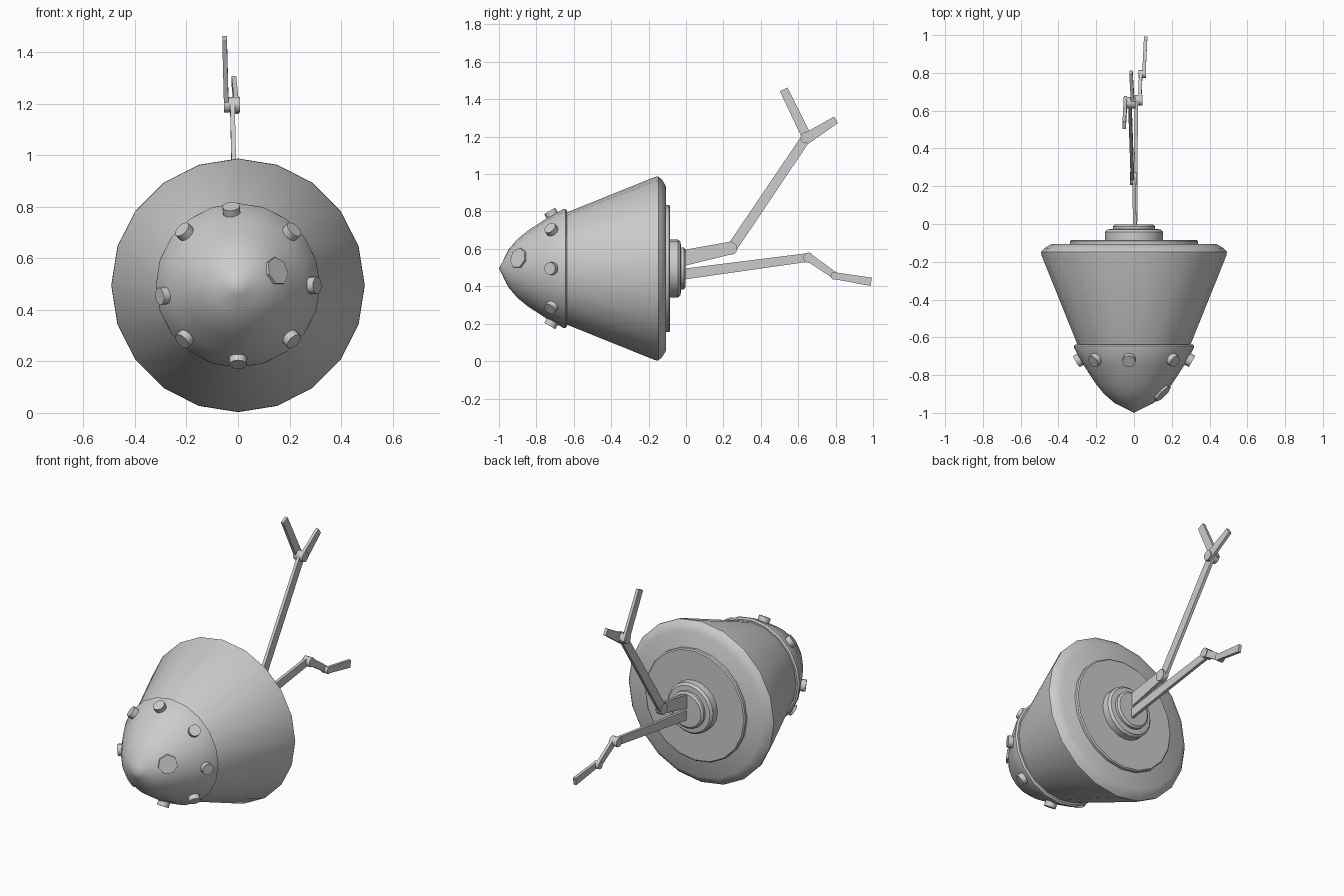
import bpy, bmesh
from math import sin, cos, pi, radians
from mathutils import Vector

if "Cube" in bpy.data.objects:
    bpy.data.objects.remove(bpy.data.objects["Cube"])

CZ = 0.495  # height of the body axis


def finish(name, bm, angle=None):
    bmesh.ops.recalc_face_normals(bm, faces=bm.faces)
    me = bpy.data.meshes.new(name)
    bm.to_mesh(me)
    bm.free()
    ob = bpy.data.objects.new(name, me)
    bpy.context.collection.objects.link(ob)
    if angle:
        bpy.ops.object.select_all(action='DESELECT')
        bpy.context.view_layer.objects.active = ob
        ob.select_set(True)
        bpy.ops.object.shade_smooth_by_angle(angle=radians(angle))
    return ob


def lathe(name, profile, sides=20, angle=35):
    """Revolve (y, radius) points about the body axis."""
    bm = bmesh.new()
    vs = [bm.verts.new((0, y, CZ + r)) for y, r in profile]
    es = [bm.edges.new(p) for p in zip(vs, vs[1:])]
    bmesh.ops.spin(bm, geom=vs + es, cent=(0, 0, CZ), axis=(0, 1, 0),
                   angle=2 * pi, steps=sides, use_merge=True)
    bmesh.ops.remove_doubles(bm, verts=bm.verts, dist=1e-4)
    return finish(name, bm, angle)


def disc(name, pos, normal, r, depth, sides=12):
    bm = bmesh.new()
    bmesh.ops.create_cone(bm, cap_ends=True, segments=sides,
                          radius1=r, radius2=r, depth=depth)
    ob = finish(name, bm, 35)
    ob.location = pos
    ob.rotation_mode = 'QUATERNION'
    ob.rotation_quaternion = Vector(normal).to_track_quat('Z', 'Y')
    return ob


def link(name, a, b, wa, wb, t=0.018):
    """Flat tapering bar lying in the YZ plane."""
    a, b = Vector(a), Vector(b)
    side = Vector((1, 0, 0)).cross(b - a).normalized()
    bm = bmesh.new()
    bmesh.ops.create_cube(bm, size=1)
    for v in bm.verts:
        x, y, z = v.co
        p, w = (a, wa) if y < 0 else (b, wb)
        v.co = p + side * (z * w) + Vector((x * t, 0, 0))
    return finish(name, bm)


# Body: nose cap with a small lip, conical shell, stepped back
lathe("nose_cap", [(-1, 0), (-.98, .038), (-.95, .1), (-.9, .158), (-.845, .203),
                   (-.75, .265), (-.655, .318), (-.645, .319), (-.637, .31),
                   (-.637, 0)])
lathe("cone_shell", [(-.66, 0), (-.66, .29), (-.637, .3), (-.165, .49), (-.148, .492),
                     (-.128, .474), (-.107, .44), (-.105, 0)])
lathe("back_plate", [(-.12, 0), (-.12, .34), (-.091, .34), (-.085, .333), (-.085, 0)])
lathe("hub", [(-.1, 0), (-.1, .154), (-.042, .154), (-.029, .142), (-.027, .12),
              (-.027, 0)])
lathe("hub_cap", [(-.04, 0), (-.04, .112), (-.012, .112), (-.003, .1), (-.002, 0)])

# Studs around the nose, slightly uneven
for i, deg in enumerate((0, 45, 95, 135, 188, 225, 270, 315)):
    c, s = cos(radians(deg)), sin(radians(deg))
    disc(f"stud_{i}", (.29 * c, -.718, CZ + .29 * s),
         (.866 * c, -.5, .866 * s), .034, .04)

# Faint flat patch on the nose
c, s = cos(radians(20)), sin(radians(20))
disc("nose_patch", (.158 * c, -.893, CZ + .158 * s), (.74 * c, -.67, .74 * s),
     .056, .02, 7)

# Upper arm with a two-pronged claw
link("upper_arm_base", (.004, -.02, .55), (.0, .255, .608), .085, .066)
link("upper_arm_long", (-.008, .235, .59), (-.022, .65, 1.205), .055, .052)
link("upper_claw_a", (-.045, .655, 1.18), (-.052, .522, 1.453), .052, .045)
link("upper_claw_b", (-.006, .635, 1.185), (-.016, .802, 1.29), .06, .04)
disc("upper_elbow_pin", (-.003, .24, .602), (1, 0, 0), .034, .035)
disc("upper_wrist_pin", (-.024, .642, 1.195), (1, 0, 0), .03, .062)

# Lower arm with two short end segments
link("lower_arm_long", (.008, -.02, .464), (.012, .66, .555), .058, .046)
link("lower_arm_mid", (.03, .65, .558), (.036, .8, .455), .045, .036)
link("lower_arm_tip", (.052, .785, .458), (.062, .99, .424), .036, .045)
disc("lower_elbow_pin", (.019, .655, .553), (1, 0, 0), .028, .05)
disc("lower_wrist_pin", (.043, .794, .456), (1, 0, 0), .021, .04)
